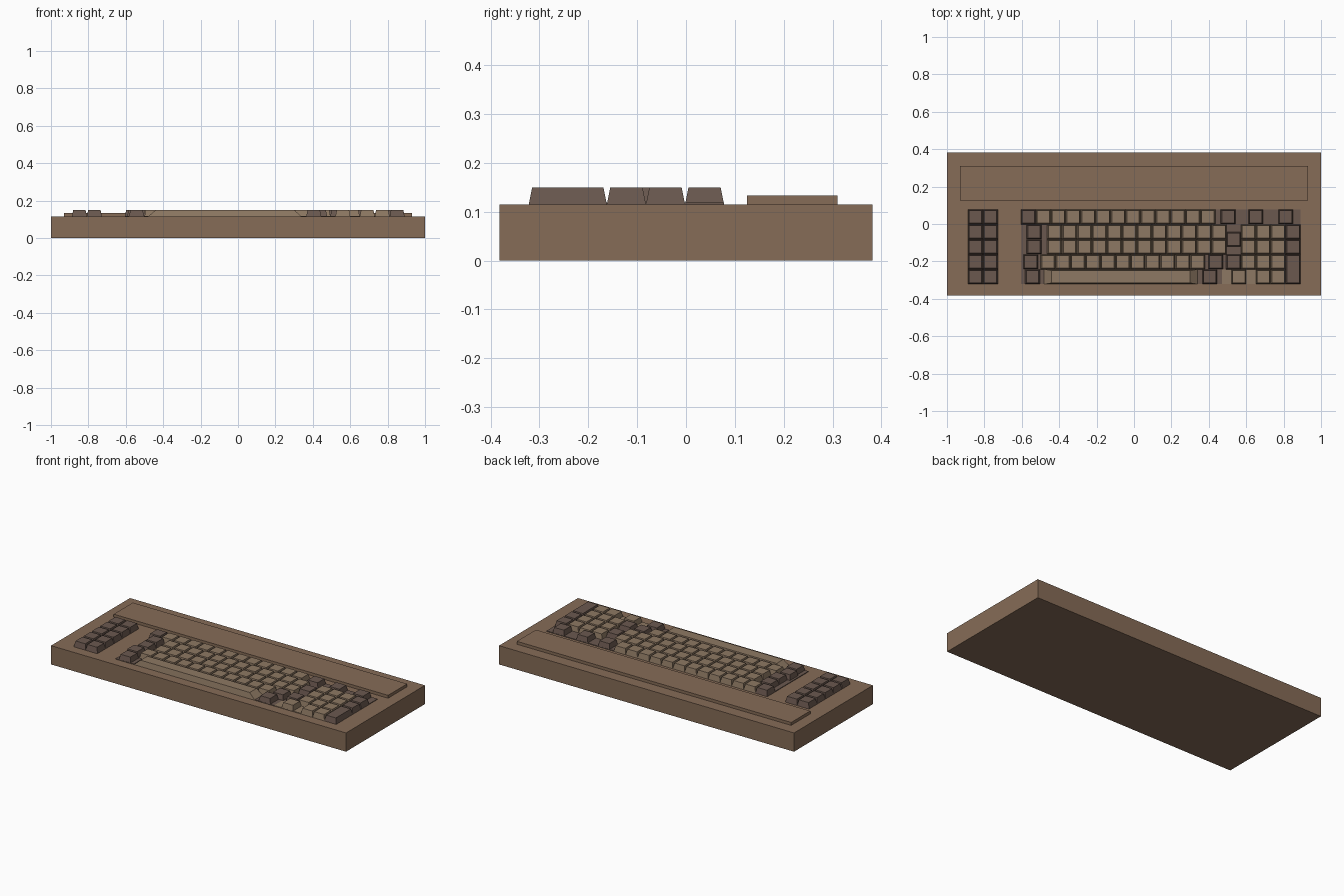
import bpy, bmesh

if "Cube" in bpy.data.objects:
    bpy.data.objects.remove(bpy.data.objects["Cube"])


def material(name, rgb):
    m = bpy.data.materials.new(name)
    m.diffuse_color = (*rgb, 1)
    m.use_nodes = True
    m.node_tree.nodes["Principled BSDF"].inputs["Base Color"].default_value = m.diffuse_color
    return m


CASE = material("case_brown", (0.24, 0.15, 0.095))
LIGHT = material("key_light", (0.27, 0.19, 0.125))
DARK = material("key_dark", (0.145, 0.098, 0.078))


def block(name, x0, x1, y0, y1, z0, z1, mat, tx=0.0, ty=0.0):
    """Box whose top face is inset by tx / ty on each side."""
    bm = bmesh.new()
    bmesh.ops.create_cube(bm, size=1)
    for v in bm.verts:
        top = v.co.z > 0
        hx = (x1 - x0) / 2 - (tx if top else 0)
        hy = (y1 - y0) / 2 - (ty if top else 0)
        v.co = ((x0 + x1) / 2 + 2 * v.co.x * hx,
                (y0 + y1) / 2 + 2 * v.co.y * hy,
                z1 if top else z0)
    me = bpy.data.meshes.new(name)
    bm.to_mesh(me)
    bm.free()
    me.materials.append(mat)
    ob = bpy.data.objects.new(name, me)
    bpy.context.collection.objects.link(ob)
    return ob


U = 0.08            # key pitch
DECK, STEP, TOP = 0.115, 0.119, 0.15


def row_top(r):
    return 0.078 - U * r


def key(name, x, r, mat, rows=1, w=U, tx=0.007):
    block(name, x, x + w, row_top(r + rows), row_top(r), DECK, TOP, mat, tx, 0.007)


def stepped(name, x0, x1, r, mat, rows=1):
    """Low wide base with a single cap in its middle."""
    y0, y1 = row_top(r + rows), row_top(r)
    block(name + "_base", x0, x1, y0, y1, DECK, STEP, mat)
    cx, cy = (x0 + x1) / 2, (y0 + y1) / 2
    block(name + "_cap", cx - U / 2, cx + U / 2, cy - U / 2, cy + U / 2,
          DECK, TOP, mat, 0.007, 0.007)


# Case and raised label strip
block("case", -1, 1, -0.382, 0.382, 0, DECK, CASE)
block("top_strip", -0.93, 0.93, 0.125, 0.31, DECK, 0.133, CASE)

# Left function keys
for r in range(5):
    for c in range(2):
        key(f"function_key_{r}_{c}", -0.888 + U * c, r, DARK)

# Runs of letter and number keys: row, start x, count
for r, x, n in [(0, -0.525, 12), (1, -0.465, 12), (2, -0.465, 12), (3, -0.5, 11)]:
    for i in range(n):
        key(f"letter_key_{r}_{i}", x + U * i, r, LIGHT)

# Space bar
key("space_bar", -0.48, 4, LIGHT, w=0.82, tx=0.04)

# Number pad
for r in (1, 2, 3):
    for i in range(3):
        key(f"pad_key_{r}_{i}", 0.571 + U * i, r, LIGHT)
key("pad_key_4_0", 0.651, 4, LIGHT)
key("pad_key_4_1", 0.731, 4, LIGHT)
key("pad_minus", 0.811, 1, DARK)
key("pad_upper_plus", 0.811, 2, DARK)
key("pad_plus", 0.811, 3, DARK, rows=2)

# Dark single keys
key("escape_key", -0.605, 0, DARK)
key("print_key", 0.493, 3, DARK)

# Wide stepped keys
stepped("backspace", 0.435, 0.571, 0, DARK)
stepped("number_lock", 0.571, 0.731, 0, DARK)
stepped("scroll_lock", 0.731, 0.891, 0, DARK)
stepped("tab", -0.605, -0.465, 1, DARK)
stepped("control", -0.605, -0.465, 2, DARK)
stepped("enter", 0.495, 0.571, 1, DARK, rows=2)
stepped("left_shift", -0.605, -0.5, 3, DARK)
stepped("right_shift", 0.38, 0.493, 3, DARK)
stepped("alternate", -0.605, -0.48, 4, DARK)
stepped("caps_lock", 0.34, 0.47, 4, DARK)
stepped("pad_zero", 0.47, 0.651, 4, LIGHT)
